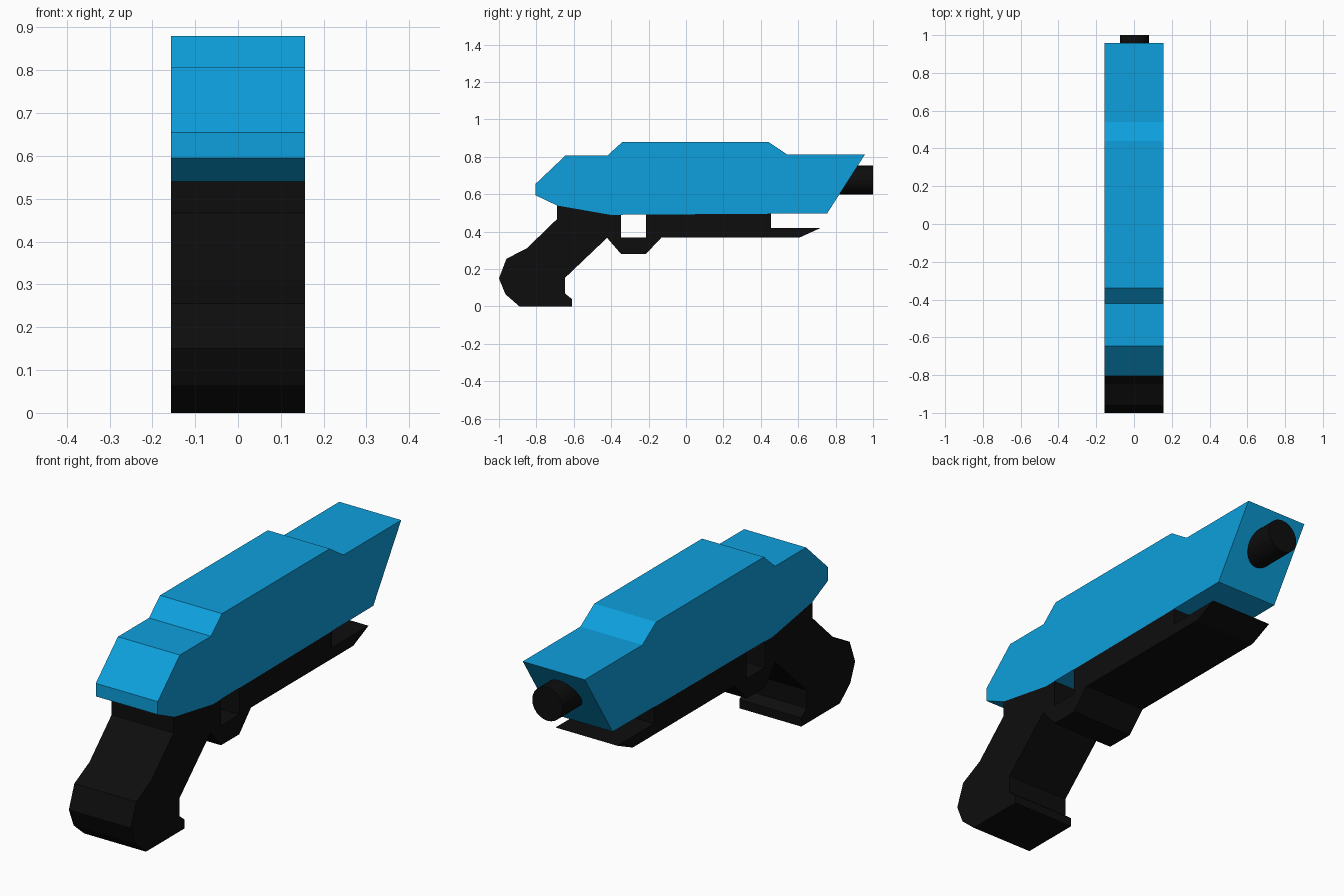
import bpy, bmesh, math
from mathutils import Matrix

if "Cube" in bpy.data.objects:
    bpy.data.objects.remove(bpy.data.objects["Cube"])

HALF_WIDTH = 0.157


def material(name, rgb):
    m = bpy.data.materials.new(name)
    m.diffuse_color = (*rgb, 1)
    m.use_nodes = True
    m.node_tree.nodes["Principled BSDF"].inputs["Base Color"].default_value = m.diffuse_color
    return m


def add_object(name, bm, mat):
    bmesh.ops.recalc_face_normals(bm, faces=bm.faces)
    mesh = bpy.data.meshes.new(name)
    bm.to_mesh(mesh)
    bm.free()
    mesh.materials.append(mat)
    obj = bpy.data.objects.new(name, mesh)
    bpy.context.collection.objects.link(obj)
    return obj


def extrude_profile(name, points, mat):
    """Extrude a side (y, z) outline across the full width."""
    bm = bmesh.new()
    face = bm.faces.new([bm.verts.new((-HALF_WIDTH, y, z)) for y, z in points])
    ext = bmesh.ops.extrude_face_region(bm, geom=[face])
    verts = [v for v in ext["geom"] if isinstance(v, bmesh.types.BMVert)]
    bmesh.ops.translate(bm, verts=verts, vec=(2 * HALF_WIDTH, 0, 0))
    return add_object(name, bm, mat)


blue = material("blue", (0.004, 0.35, 0.72))
black = material("black", (0.004, 0.004, 0.004))

# Upper shell
extrude_profile("upper_shell", [
    (-0.805, 0.595), (-0.805, 0.655), (-0.645, 0.807), (-0.42, 0.807),
    (-0.34, 0.88), (0.44, 0.88), (0.54, 0.813), (0.957, 0.813),
    (0.755, 0.498), (-0.405, 0.49), (-0.69, 0.54)], blue)

# Grip, trigger guard and lower rail in one outline
extrude_profile("grip_and_rail", [
    (-0.69, 0.54), (-0.69, 0.467), (-0.85, 0.312), (-0.96, 0.255),
    (-1.0, 0.15), (-0.965, 0.065), (-0.89, 0.0), (-0.61, 0.0),
    (-0.61, 0.04), (-0.648, 0.07), (-0.648, 0.152), (-0.422, 0.367),
    (-0.347, 0.28), (-0.215, 0.28), (-0.13, 0.37), (0.61, 0.37),
    (0.72, 0.42), (0.455, 0.42), (0.455, 0.497), (-0.215, 0.493),
    (-0.215, 0.37), (-0.347, 0.37), (-0.347, 0.491), (-0.405, 0.49)], black)

# Barrel
bm = bmesh.new()
bmesh.ops.create_cone(
    bm, cap_ends=True, segments=24, radius1=0.077, radius2=0.077, depth=0.2,
    matrix=Matrix.Translation((0.002, 0.9, 0.676)) @ Matrix.Rotation(math.pi / 2, 4, 'X'))
add_object("barrel", bm, black)
